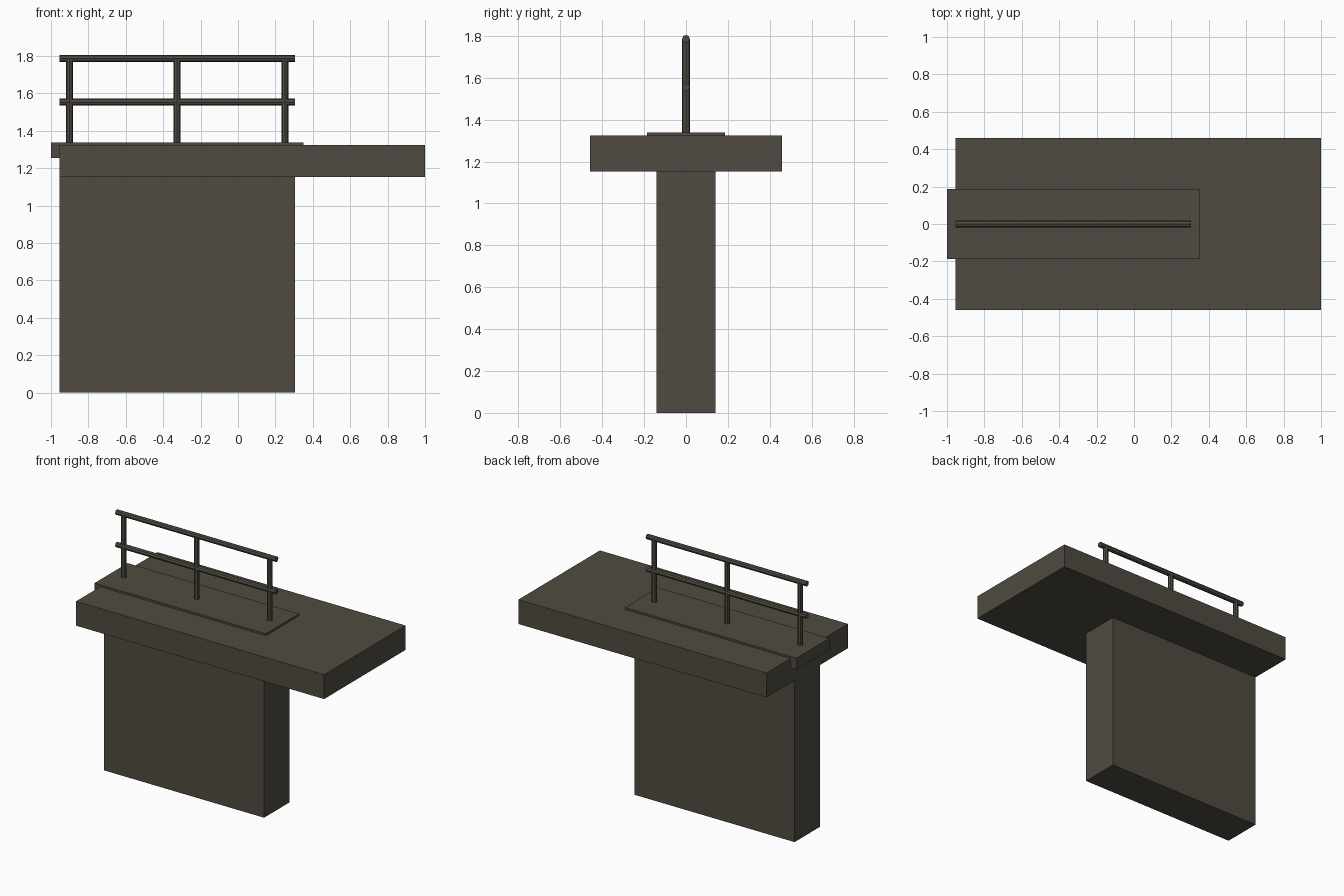
import bpy
import math

if "Cube" in bpy.data.objects:
    bpy.data.objects.remove(bpy.data.objects["Cube"])

# One flat colour for the whole model
mat = bpy.data.materials.new("dark concrete")
mat.diffuse_color = (0.080, 0.071, 0.054, 1.0)
mat.use_nodes = True
mat.node_tree.nodes["Principled BSDF"].inputs["Base Color"].default_value = mat.diffuse_color


def box(name, x0, x1, half_y, z0, z1):
    bpy.ops.mesh.primitive_cube_add(size=1, location=((x0 + x1) / 2, 0, (z0 + z1) / 2))
    ob = bpy.context.object
    ob.name = name
    ob.scale = (x1 - x0, 2 * half_y, z1 - z0)
    bpy.ops.object.transform_apply(location=False, rotation=False, scale=True)
    ob.data.materials.append(mat)


def bar(name, centre, length, radius, along_x=False):
    # eight-sided rod, with a corner pointing up (rails) or forward (posts)
    rot = (0, math.pi / 2, 0) if along_x else (0, 0, 0)
    bpy.ops.mesh.primitive_cylinder_add(vertices=8, radius=radius, depth=length,
                                        location=centre, rotation=rot)
    ob = bpy.context.object
    ob.name = name
    ob.data.materials.append(mat)


# Supporting wall, offset platform slab and raised walkway strip
box("support_wall", -0.955, 0.305, 0.142, 0.0, 1.152)
box("platform_slab", -0.955, 1.0, 0.459, 1.152, 1.325)
box("walkway_strip", -1.0, 0.35, 0.186, 1.255, 1.339)

# Railing: three posts and two horizontal rails
for i, x in enumerate((-0.90, -0.325, 0.25)):
    bar(f"railing_post_{i + 1}", (x, 0, 1.56), 0.45, 0.0187)
for name, z in (("middle_rail", 1.555), ("top_rail", 1.786)):
    bar(name, (-0.325, 0, z), 1.26, 0.0187, along_x=True)
